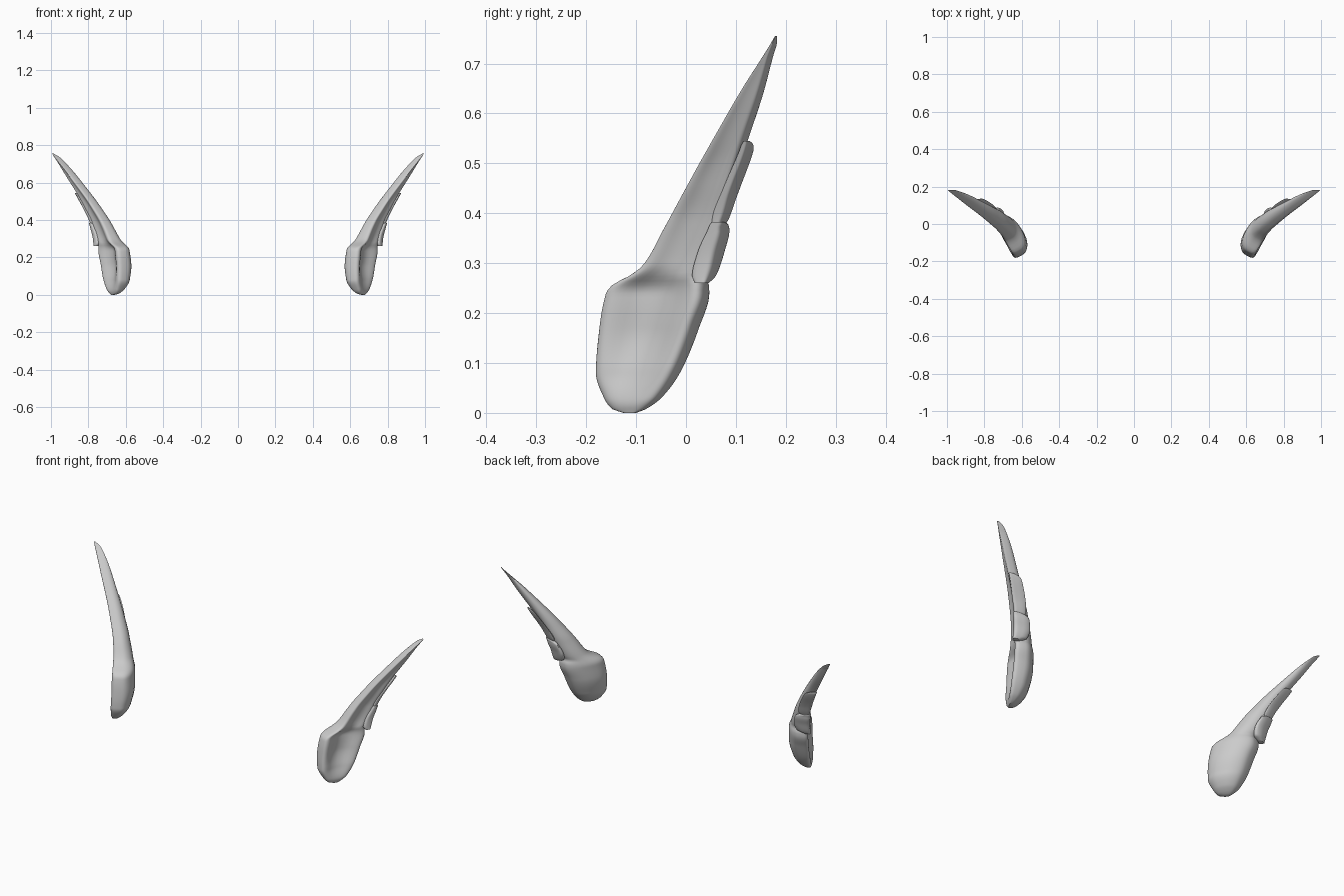
import bpy, bmesh, math

if "Cube" in bpy.data.objects:
    bpy.data.objects.remove(bpy.data.objects["Cube"])

# outer-face lean: x = C(z) + 0.55*y
LEAN = [(0, .736), (.03, .748), (.1, .755), (.2, .755), (.3, .751), (.38, .759), (.46, .781),
        (.53, .805), (.63, .846), (.755, .896)]


def interp(keys, z, col):
    """Monotone cubic interpolation of one key column."""
    n = len(keys)
    sec = [(keys[i + 1][col] - keys[i][col]) / (keys[i + 1][0] - keys[i][0]) for i in range(n - 1)]

    def tangent(i):
        if i == 0 or i == n - 1:
            return sec[0] if i == 0 else sec[-1]
        a, b = sec[i - 1], sec[i]
        return 0 if a * b <= 0 else 2 * a * b / (a + b)
    i = 0
    while i < n - 2 and z > keys[i + 1][0]:
        i += 1
    h = keys[i + 1][0] - keys[i][0]
    s = min(max((z - keys[i][0]) / h, 0), 1)
    p, q = keys[i][col], keys[i + 1][col]
    return (p * (2 * s**3 - 3 * s**2 + 1) + q * (3 * s**2 - 2 * s**3)
            + h * tangent(i) * (s**3 - 2 * s**2 + s) + h * tangent(i + 1) * (s**3 - s**2))


def spow(v, e):
    return math.copysign(abs(v) ** e, v)


def loft(name, keys, rows, cols=48, shift=0):
    """Loft rounded slab sections; keys = (z, front y, back y, thickness, dish depth)."""
    bm = bmesh.new()
    rings = []
    z0, z1 = keys[0][0], keys[-1][0]
    for k in range(rows + 1):
        f = k / rows
        f = .5 * f + .5 * (.5 - .5 * math.cos(math.pi * f))
        z = z0 + (z1 - z0) * f
        yf, yb, t, dish = (interp(keys, z, c) for c in (1, 2, 3, 4))
        w = yb - yf
        yf -= min(.15 * t, .1 * w)
        yb -= min(.2 * t, .35 * w)
        c = interp(LEAN, z, 1)
        ring = []
        for j in range(cols):
            a = 2 * math.pi * j / cols
            u = .5 + .5 * spow(math.cos(a), .55)
            v = .5 + .5 * spow(math.sin(a), .6)
            y = yf + (yb - yf) * u
            off = t * v + shift
            if v < .5:   # hollow the outer face
                off += dish * math.sin(math.pi * u) ** 1.5 * (1 - 2 * v)
            else:        # swell the inner face
                off += .18 * t * math.sin(math.pi * u) * (2 * v - 1)
            ny = .48 - .17 * u   # thickness direction turns across the width
            nx = -math.sqrt(1 - ny * ny)
            ring.append(bm.verts.new((c + .55 * y + nx * off, y + ny * off, z)))
        rings.append(ring)
    for r, s in zip(rings, rings[1:]):
        for j in range(cols):
            m = (j + 1) % cols
            bm.faces.new((r[j], r[m], s[m], s[j]))
    bm.faces.new(rings[0][::-1])
    bm.faces.new(rings[-1])
    bmesh.ops.recalc_face_normals(bm, faces=bm.faces)
    me = bpy.data.meshes.new(name)
    bm.to_mesh(me)
    bm.free()
    ob = bpy.data.objects.new(name, me)
    bpy.context.collection.objects.link(ob)
    ob.modifiers.new("Mirror", 'MIRROR').use_clip = False
    bpy.ops.object.select_all(action='DESELECT')
    ob.select_set(True)
    bpy.context.view_layer.objects.active = ob
    bpy.ops.object.shade_smooth_by_angle(angle=math.radians(45))
    return ob


# paddle base flowing into the swept blade
loft("wing_blade", [
    (0, -.125, -.1, .012, 0), (.008, -.148, -.08, .03, 0),
    (.03, -.164, -.05, .06, .006), (.08, -.18, -.013, .09, .026),
    (.17, -.173, .025, .105, .046), (.24, -.16, .046, .102, .046),
    (.258, -.145, .045, .098, .04), (.272, -.117, .038, .093, .03),
    (.295, -.086, .047, .086, .022), (.37, -.043, .071, .073, .018),
    (.5, .027, .108, .06, .014), (.55, .055, .124, .055, .01),
    (.65, .112, .156, .046, .005), (.735, .166, .176, .026, 0),
    (.755, .178, .18, .008, 0)], 110)

# trailing feathers
loft("lower_feather", [
    (.26, .018, .045, .03, 0), (.275, .012, .058, .058, 0),
    (.32, .022, .073, .07, 0), (.365, .042, .083, .066, 0),
    (.378, .048, .082, .05, 0), (.383, .053, .075, .025, 0)], 24, shift=-.002)
loft("upper_feather", [
    (.367, .048, .068, .03, 0), (.39, .05, .082, .05, 0),
    (.45, .072, .101, .055, 0), (.525, .104, .126, .05, 0),
    (.538, .109, .128, .04, 0), (.545, .114, .124, .02, 0)], 24, shift=.003)
